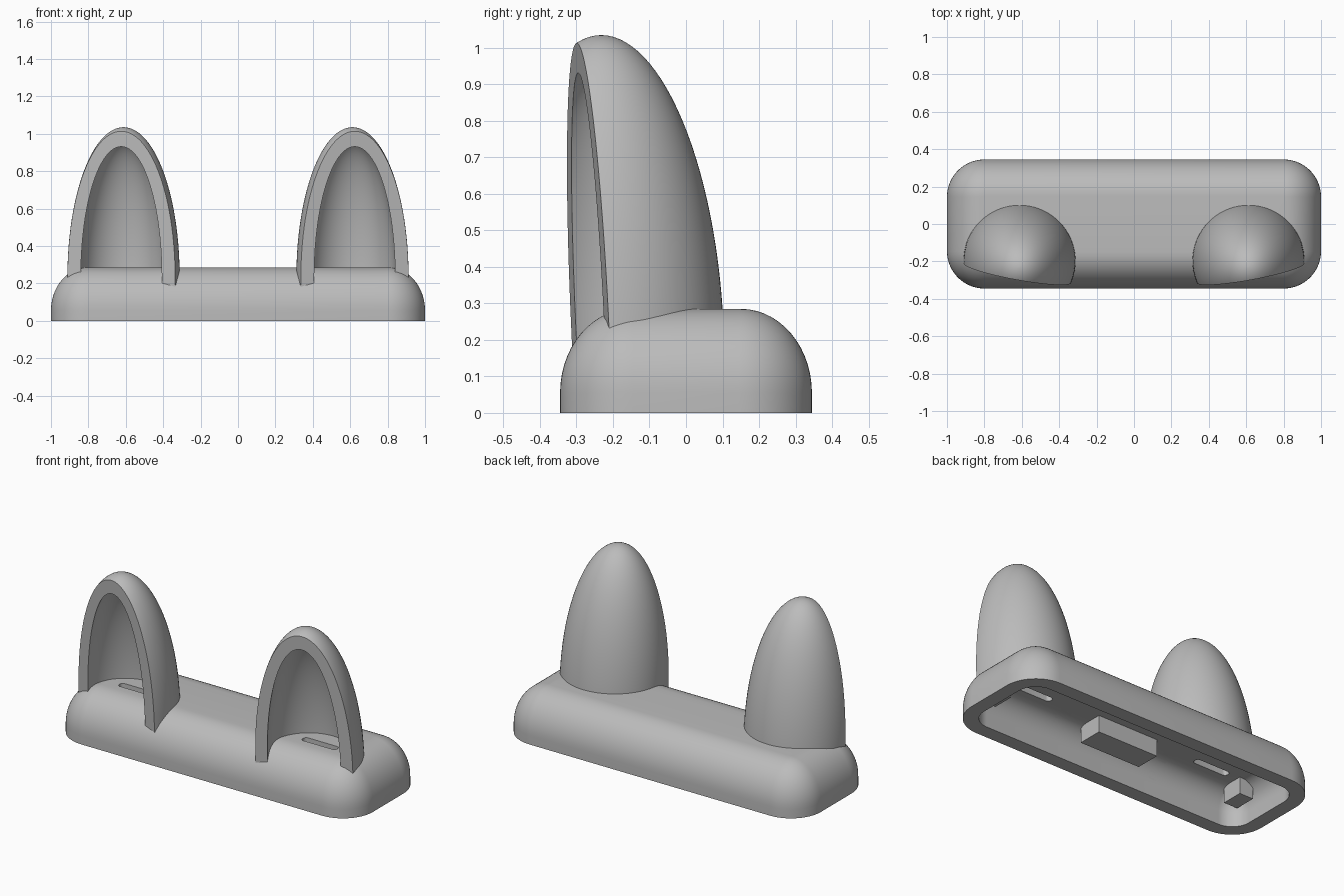
import bpy, bmesh, math
from mathutils import Vector

cube = bpy.data.objects.get("Cube")
if cube:
    bpy.data.objects.remove(cube)

grey = bpy.data.materials.new("plain grey")
grey.use_nodes = True
grey.diffuse_color = (0.5, 0.5, 0.5, 1)
grey.node_tree.nodes["Principled BSDF"].inputs["Base Color"].default_value = (0.5, 0.5, 0.5, 1)


def finish(bm, name):
    bmesh.ops.remove_doubles(bm, verts=bm.verts, dist=1e-5)
    bmesh.ops.recalc_face_normals(bm, faces=bm.faces)
    mesh = bpy.data.meshes.new(name)
    bm.to_mesh(mesh)
    bm.free()
    mesh.materials.append(grey)
    ob = bpy.data.objects.new(name, mesh)
    bpy.context.collection.objects.link(ob)
    return ob


def loft(bm, rings):
    """Skin a list of closed point rings and cap both ends."""
    loops = [[bm.verts.new(p) for p in ring] for ring in rings]
    for low, high in zip(loops, loops[1:]):
        for i in range(len(low)):
            j = (i + 1) % len(low)
            bm.faces.new((low[i], low[j], high[j], high[i]))
    bm.faces.new(loops[0][::-1])
    bm.faces.new(loops[-1])


def rounded_ring(hx, hy, r, z, steps=14):
    pts = []
    for q, (sx, sy) in enumerate(((1, 1), (-1, 1), (-1, -1), (1, -1))):
        for k in range(steps + 1):
            a = (q + k / steps) * math.pi / 2
            pts.append((sx * (hx - r) + r * math.cos(a), sy * (hy - r) + r * math.sin(a), z))
    return pts


def domed_block(name, hx, hy, r, fillet, rise, top, bottom=0.0, steps=14):
    """Rounded slab whose upper edge is an elliptic fillet."""
    rings = [rounded_ring(hx, hy, r, bottom)]
    for k in range(steps + 1):
        a = k / steps * math.pi / 2
        d = fillet * (1 - math.cos(a))
        rings.append(rounded_ring(hx - d, hy - d, r - d, top - rise + rise * math.sin(a)))
    bm = bmesh.new()
    loft(bm, rings)
    return finish(bm, name)


def box(name, x0, x1, y0, y1, z0, z1):
    bm = bmesh.new()
    loft(bm, [[(x0, y0, z), (x1, y0, z), (x1, y1, z), (x0, y1, z)] for z in (z0, z1)])
    return finish(bm, name)


def dome(name, side, radius, height, bottom, sliced):
    """Tall half ellipsoid leaning forward, optionally sliced open at the front."""
    cx, cy, cz, lean = 0.612, -0.197, 0.235, 0.035
    profile = [(radius, bottom)]
    for k in range(29):
        a = min(k / 28, 0.995) * math.pi / 2
        profile.append((radius * math.cos(a), cz + height * math.sin(a)))
    rings = []
    for r, z in profile:
        shift = lean * max(0, z - cz) / 0.8
        rings.append([(cx + r * math.cos(t), cy - shift + r * math.sin(t), z)
                      for t in (i * math.tau / 72 for i in range(72))])
    bm = bmesh.new()
    loft(bm, rings)
    if sliced:
        normal = Vector((-0.18, 1, 0.047))
        cut = bmesh.ops.bisect_plane(
            bm, geom=bm.verts[:] + bm.edges[:] + bm.faces[:],
            plane_co=(0, -0.364, 0), plane_no=normal, clear_inner=True)
        bmesh.ops.holes_fill(bm, edges=[e for e in bm.edges if e.is_boundary], sides=0)
    for v in bm.verts:
        v.co.x *= side
    return finish(bm, name)


def subtract(ob, cutter):
    mod = ob.modifiers.new("cut", "BOOLEAN")
    mod.operation = "DIFFERENCE"
    mod.solver = "EXACT"
    mod.object = cutter
    bpy.context.view_layer.objects.active = ob
    bpy.ops.object.modifier_apply(modifier=mod.name)


# Base shell, hollow underneath
base = domed_block("base", 1.0, 0.345, 0.2, 0.195, 0.23, 0.285)
cavity = domed_block("cavity_cutter", 0.915, 0.26, 0.115, 0.11, 0.13, 0.2, bottom=-0.1)
subtract(base, cavity)
parts, helpers = [base], [cavity]

for side, label in ((1, "left"), (-1, "right")):
    # Hollow ear standing on the base
    ear = dome(label + "_ear", side, 0.3, 0.8, 0.1, True)
    hollow = dome(label + "_hollow_cutter", side, 0.23, 0.73, 0.0, False)
    subtract(ear, hollow)
    subtract(ear, cavity)
    # Slot through the base inside the ear
    bm = bmesh.new()
    loft(bm, [[(x + side * 0.61, y - 0.09, z) for x, y, z in rounded_ring(0.115, 0.022, 0.02, h, 5)]
              for h in (0.12, 0.4)])
    slot = finish(bm, label + "_slot_cutter")
    subtract(base, slot)
    # Outer stop block under the slot
    xs = sorted((side * 0.79, side * 0.88))
    parts += [ear, box(label + "_stop_block", *xs, -0.2, -0.07, 0.1, 0.22)]
    helpers += [hollow, slot]

# Middle block inside the base
parts.append(box("middle_block", -0.2, 0.2, -0.2, -0.05, 0.1, 0.22))

for ob in helpers:
    bpy.data.objects.remove(ob)

# Smooth shading with crisp edges
bpy.ops.object.select_all(action="DESELECT")
for ob in parts:
    ob.select_set(True)
bpy.context.view_layer.objects.active = base
bpy.ops.object.shade_smooth_by_angle(angle=math.radians(35))
